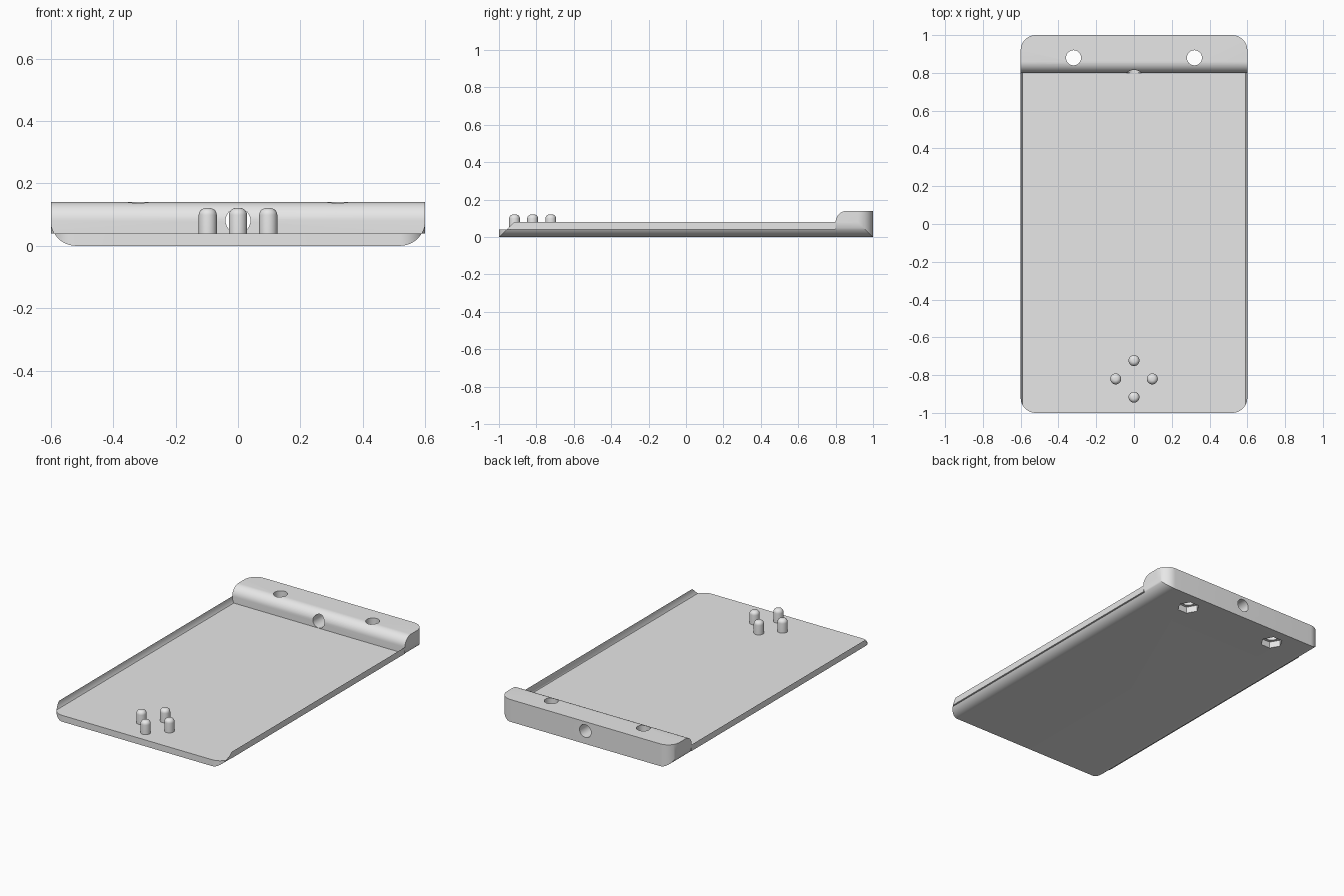
import bpy, bmesh, math
from mathutils import Matrix

cube = bpy.data.objects.get("Cube")
if cube:
    bpy.data.objects.remove(cube, do_unlink=True)

grey = bpy.data.materials.new("plain grey")
grey.use_nodes = True
grey.diffuse_color = (0.8, 0.8, 0.8, 1)
grey.node_tree.nodes["Principled BSDF"].inputs["Base Color"].default_value = (0.8, 0.8, 0.8, 1)


def make_object(name, bm):
    bmesh.ops.recalc_face_normals(bm, faces=bm.faces[:])
    mesh = bpy.data.meshes.new(name)
    bm.to_mesh(mesh)
    bm.free()
    mesh.materials.append(grey)
    obj = bpy.data.objects.new(name, mesh)
    bpy.context.collection.objects.link(obj)
    return obj


def cylinder(name, radius, depth, centre, sides=48, tilt=0.0, round_top=0.0):
    bm = bmesh.new()
    bmesh.ops.create_cone(bm, cap_ends=True, segments=sides, radius1=radius, radius2=radius, depth=depth)
    if round_top:
        rim = [e for e in bm.edges if all(v.co.z > 0 for v in e.verts)]
        bmesh.ops.bevel(bm, geom=rim, offset=round_top, segments=6, profile=0.5, affect='EDGES')
    bmesh.ops.transform(bm, verts=bm.verts[:],
                        matrix=Matrix.Translation(centre) @ Matrix.Rotation(tilt, 4, 'X'))
    return make_object(name, bm)


def smooth(obj):
    bpy.ops.object.select_all(action='DESELECT')
    obj.select_set(True)
    bpy.context.view_layer.objects.active = obj
    bpy.ops.object.shade_smooth_by_angle(angle=math.radians(30))


# Base plate and raised clamp bar as one side profile (y, z), extruded across x
half_w, thick, bar_y, bar_top, fillet = 0.6, 0.04, 0.8, 0.14, 0.06
profile = [(-1, 0), (1, 0), (1, bar_top)]
for i in range(13):
    a = math.pi / 2 * (1 + i / 12)
    profile.append((bar_y + fillet + fillet * math.cos(a), bar_top - fillet + fillet * math.sin(a)))
profile += [(bar_y, thick), (-1, thick)]

bm = bmesh.new()
side = bm.faces.new([bm.verts.new((-half_w, y, z)) for y, z in profile])
grown = bmesh.ops.extrude_face_region(bm, geom=[side])["geom"]
bmesh.ops.translate(bm, vec=(2 * half_w, 0, 0),
                    verts=[g for g in grown if isinstance(g, bmesh.types.BMVert)])

# Rounded outer corners
corners = [e for e in bm.edges
           if all(abs(abs(v.co.y) - 1) < 1e-4 for v in e.verts)
           and abs(e.verts[0].co.x - e.verts[1].co.x) < 1e-4]
bmesh.ops.bevel(bm, geom=corners, offset=0.08, segments=12, profile=0.5, affect='EDGES')
board = make_object("board_with_bar", bm)

# Bolt holes with hexagonal nut pockets underneath, and a cross hole through the bar
cutters = [cylinder("cross_hole_cutter", 0.04, 0.5, (0, 0.9, 0.081), tilt=math.pi / 2)]
for x in (-0.32, 0.32):
    cutters.append(cylinder("bolt_hole_cutter", 0.04, 0.5, (x, 0.88, 0.1)))
    pocket = cylinder("nut_pocket_cutter", 0.065, 0.08, (0, 0, 0), sides=6)
    # Turn the hexagon so its points face left and right
    first = pocket.data.vertices[0].co
    pocket.data.transform(Matrix.Rotation(-math.atan2(first.y, first.x), 4, 'Z'))
    pocket.data.transform(Matrix.Translation((x, 0.88, 0)))
    cutters.append(pocket)

bpy.context.view_layer.objects.active = board
for cutter in cutters:
    cutter.hide_render = True
    cut = board.modifiers.new("cut", 'BOOLEAN')
    cut.operation = 'DIFFERENCE'
    cut.solver = 'EXACT'
    cut.object = cutter
    bpy.ops.object.modifier_apply(modifier=cut.name)
for cutter in cutters:
    bpy.data.objects.remove(cutter, do_unlink=True)
smooth(board)

# Four round-topped pins in a diamond
for name, dx, dy in (("front", 0, -1), ("back", 0, 1), ("left", 1, 0), ("right", -1, 0)):
    pin = cylinder(name + "_pin", 0.029, 0.09, (dx * 0.097, -0.82 + dy * 0.097, 0.076),
                   sides=32, round_top=0.022)
    smooth(pin)
